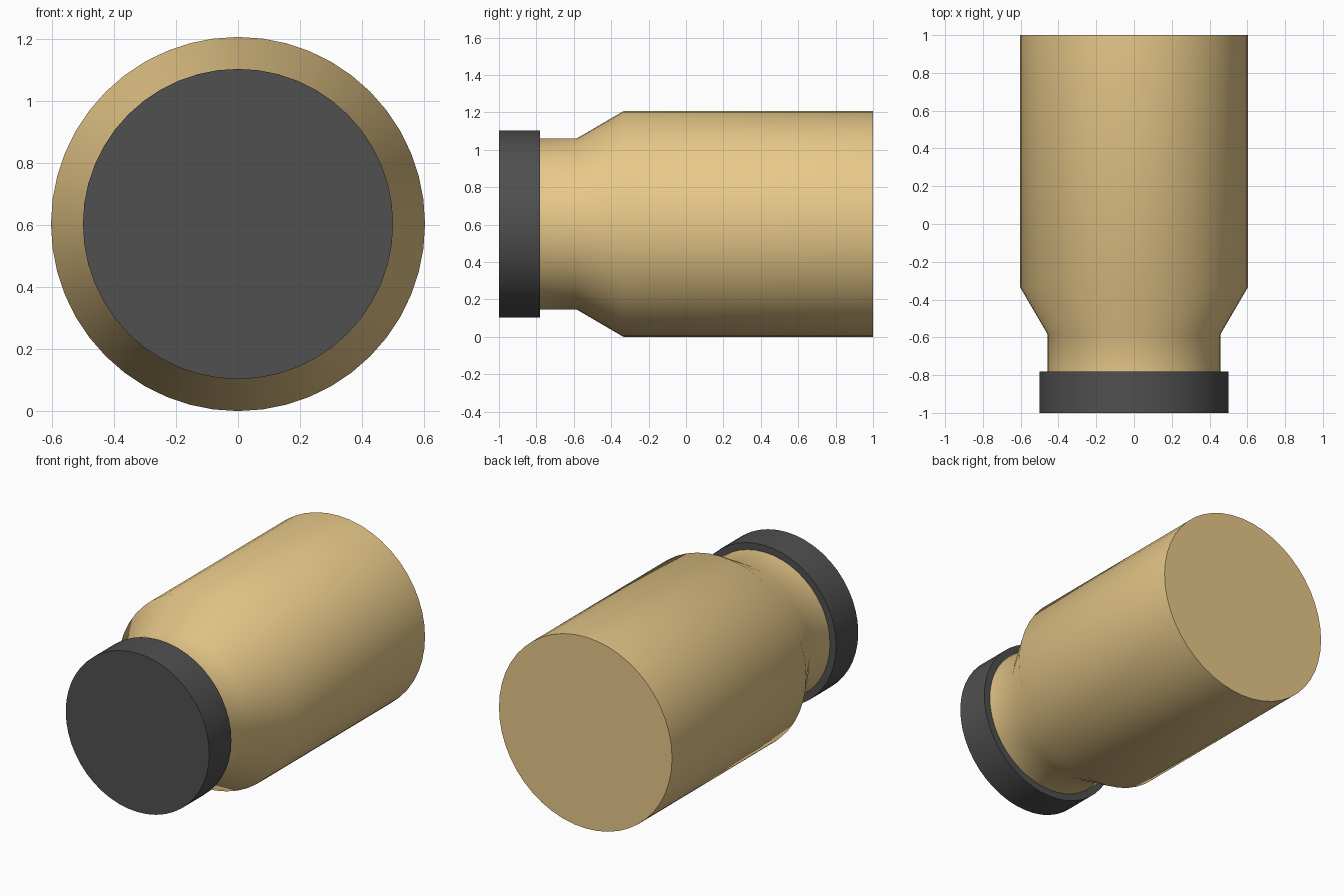
import bpy, math
from mathutils import Vector

if "Cube" in bpy.data.objects:
    bpy.data.objects.remove(bpy.data.objects["Cube"])

AXIS_Z = 0.603
SIDES = 48


def material(name, color):
    m = bpy.data.materials.new(name)
    m.diffuse_color = color
    m.use_nodes = True
    m.node_tree.nodes["Principled BSDF"].inputs["Base Color"].default_value = m.diffuse_color
    return m


def lathe(name, profile, mat):
    """Spin (radius, y) points around the horizontal y axis, with flat closed ends."""
    verts, faces = [], []
    for r, y in profile:
        for i in range(SIDES):
            a = 2 * math.pi * i / SIDES
            verts.append(Vector((r * math.sin(a), y, AXIS_Z + r * math.cos(a))))
    for k in range(len(profile) - 1):
        for i in range(SIDES):
            j = (i + 1) % SIDES
            a, b = k * SIDES, (k + 1) * SIDES
            faces.append((a + i, a + j, b + j, b + i))
    last = (len(profile) - 1) * SIDES
    faces.append(tuple(reversed(range(SIDES))))
    faces.append(tuple(range(last, last + SIDES)))
    mesh = bpy.data.meshes.new(name)
    mesh.from_pydata(verts, [], faces)
    mesh.materials.append(mat)
    ob = bpy.data.objects.new(name, mesh)
    bpy.context.collection.objects.link(ob)
    bpy.ops.object.select_all(action='DESELECT')
    ob.select_set(True)
    bpy.context.view_layer.objects.active = ob
    # Consistent outward normals
    bpy.ops.object.mode_set(mode='EDIT')
    bpy.ops.mesh.select_all(action='SELECT')
    bpy.ops.mesh.normals_make_consistent(inside=False)
    bpy.ops.object.mode_set(mode='OBJECT')
    bpy.ops.object.shade_smooth_by_angle(angle=math.radians(35))
    return ob


gold = material("gold", (0.80, 0.58, 0.25, 1))
dark = material("dark_grey", (0.08, 0.08, 0.08, 1))

# Bottle body: neck, sloping shoulder, straight wall, flat base
lathe("bottle_body", [(0.457, -0.79), (0.457, -0.585), (0.603, -0.335), (0.603, 1.0)], gold)

# Screw cap at the front
lathe("bottle_cap", [(0.5, -1.0), (0.5, -0.78)], dark)
